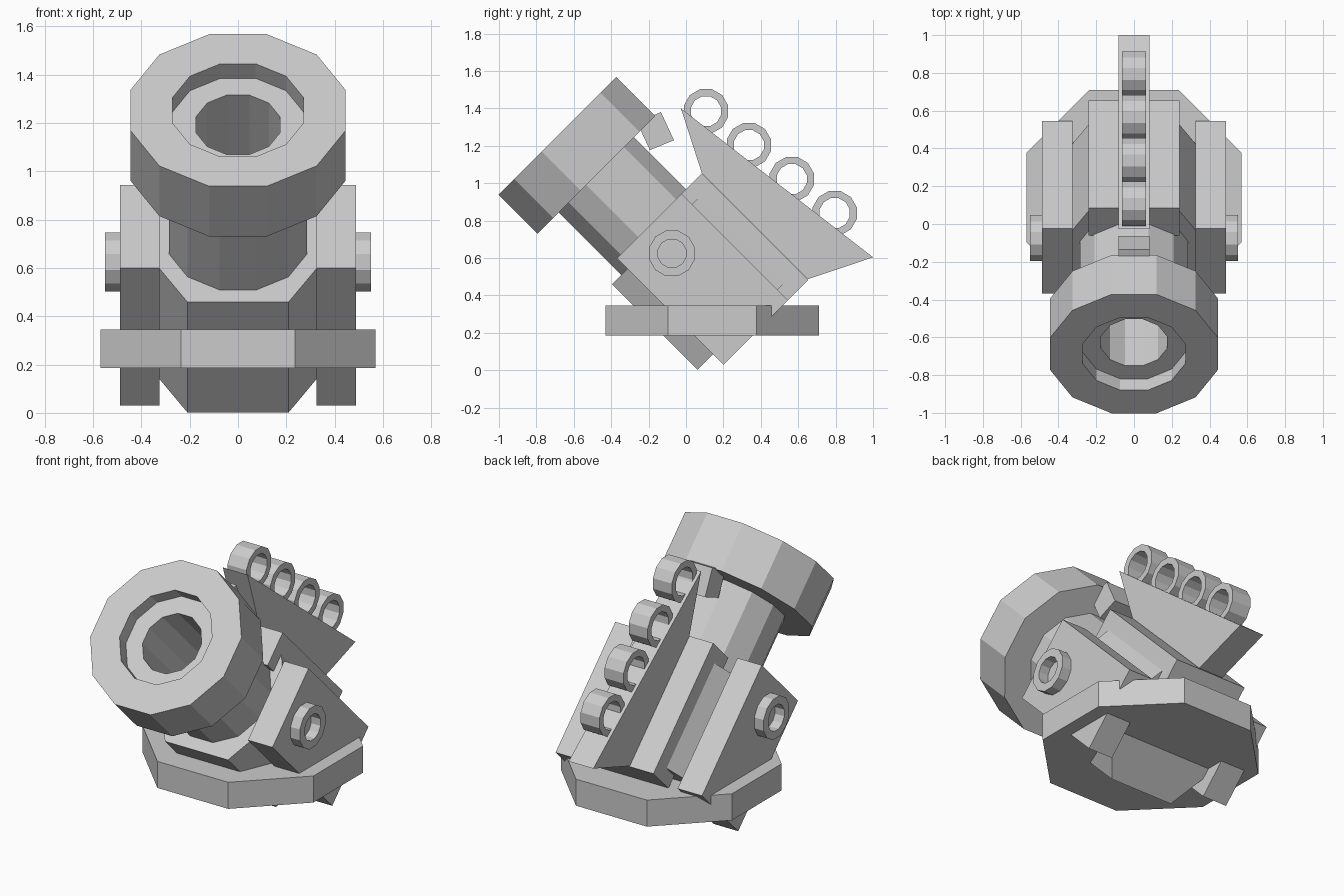
import bpy, bmesh, math
from mathutils import Matrix, Vector

cube = bpy.data.objects.get("Cube")
if cube:
    bpy.data.objects.remove(cube, do_unlink=True)

grey = bpy.data.materials.new("light_grey")
grey.use_nodes = True
colour = (0.6, 0.6, 0.6, 1)
grey.diffuse_color = colour
grey.node_tree.nodes["Principled BSDF"].inputs["Base Color"].default_value = colour


def frame(x, y, z, origin=(0, 0, 0)):
    """Matrix whose local axes are the given world directions."""
    m = Matrix([Vector(v).normalized() for v in (x, y, z)]).transposed().to_4x4()
    m.translation = origin
    return m


# Tilted frame: local z runs up the barrel, local y points to its upper side
TILT = frame((1, 0, 0), (0, 1, 1), (0, -1, 1))
# Side frame: local x, y are world y, z; extrusion runs along world x
SIDE = frame((0, 1, 0), (0, 0, 1), (1, 0, 0))


def bridge(name, loops, matrix, closed=False):
    """Skin a row of point loops; cap the ends unless the row closes on itself."""
    bm = bmesh.new()
    rows = [[bm.verts.new(matrix @ Vector(p)) for p in loop] for loop in loops]
    pairs = list(zip(rows, rows[1:])) + ([(rows[-1], rows[0])] if closed else [])
    for a, b in pairs:
        for i in range(len(a)):
            j = (i + 1) % len(a)
            bm.faces.new((a[i], a[j], b[j], b[i]))
    if not closed:
        bm.faces.new(rows[0])
        bm.faces.new(rows[-1])
    bmesh.ops.recalc_face_normals(bm, faces=bm.faces)
    mesh = bpy.data.meshes.new(name)
    bm.to_mesh(mesh)
    bm.free()
    mesh.materials.append(grey)
    obj = bpy.data.objects.new(name, mesh)
    bpy.context.collection.objects.link(obj)
    return obj


def prism(name, profile, a, b, matrix):
    return bridge(name, [[(x, y, z) for x, y in profile] for z in (a, b)], matrix)


def box(name, x0, x1, y0, y1, z0, z1, matrix):
    return prism(name, [(x0, y0), (x1, y0), (x1, y1), (x0, y1)], z0, z1, matrix)


def lathe(name, sections, matrix, sides=12, closed=False):
    """Faceted revolve; radii are measured to the flats."""
    step = math.tau / sides
    loops = [[(r / math.cos(step / 2) * math.cos((k + 0.5) * step),
               r / math.cos(step / 2) * math.sin((k + 0.5) * step), z)
              for k in range(sides)] for r, z in sections]
    return bridge(name, loops, matrix, closed)


def ring(name, outer, inner, a, b, y, z):
    return lathe(name, [(outer, a), (outer, b), (inner, b), (inner, a)],
                 Matrix.Translation((0, y, z)) @ SIDE, closed=True)


# Octagonal base plate
lathe("base_plate", [(0.57, 0.185), (0.57, 0.345)],
      Matrix.Translation((0, 0.14, 0)), sides=8)

# Barrel with wide muzzle, stepped recess and deep bore
lathe("barrel", [(0.285, 0.5), (0.285, 1.078), (0.445, 1.078), (0.445, 1.372),
                 (0.272, 1.372), (0.272, 1.287), (0.174, 1.287), (0.174, 0.6)],
      TILT @ Matrix.Translation((0, 0.4, 0)))

# Chamfered body block
half = [(0.21, 0.045), (0.325, 0.24), (0.325, 0.56), (0.21, 0.755)]
prism("body_block", half + [(-x, y) for x, y in reversed(half)], -0.042, 0.605, TILT)

# Raised slab on the back of the body
box("back_slab", -0.24, 0.24, 0.6, 0.803, -0.12, 0.685, TILT)

# Side plates and their pivot rings
for side, sign in (("left", 1), ("right", -1)):
    box(side + "_side_plate", *sorted((sign * 0.325, sign * 0.488)),
        0.163, 0.65, -0.12, 0.685, TILT)
    ring(side + "_pivot_ring", 0.122, 0.075, sign * 0.48, sign * 0.55, -0.075, 0.625)

# Rear fin
prism("rear_fin", [(-0.027, 1.4), (0.085, 1.053), (0.652, 0.487), (1.0, 0.604)],
      -0.082, 0.082, SIDE)

# Row of rings along the fin
for i in range(4):
    f = i / 3
    ring(f"fin_ring_{i + 1}", 0.118, 0.08, -0.063, 0.063,
         0.107 + 0.688 * f, 1.385 - 0.545 * f)

# Sight block behind the muzzle
prism("sight_block", [(-0.134, 1.38), (-0.064, 1.23), (-0.193, 1.177), (-0.263, 1.327)],
      -0.082, 0.082, SIDE)
